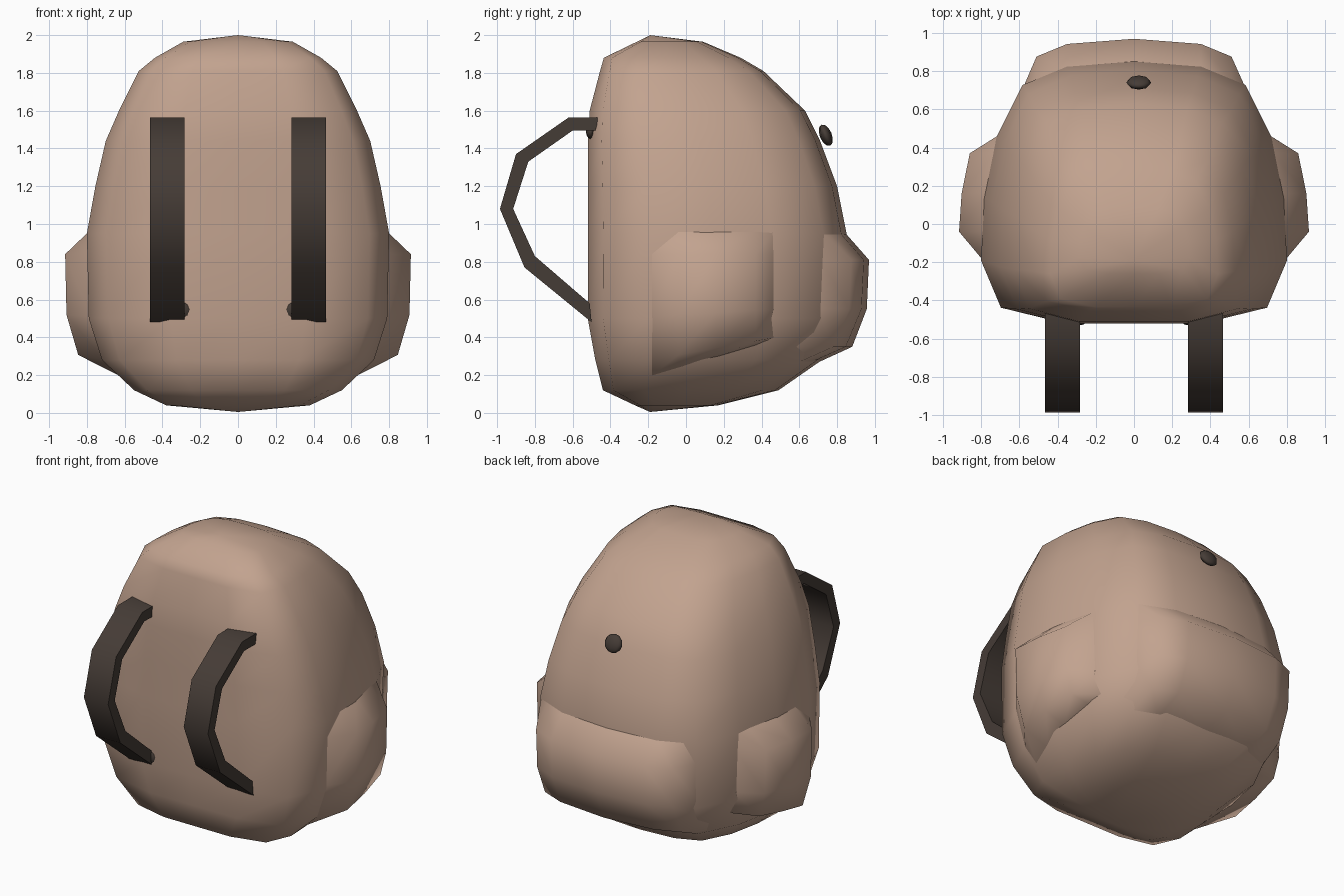
import bpy, bmesh, math
from mathutils import Vector
from mathutils.bvhtree import BVHTree

if "Cube" in bpy.data.objects:
    bpy.data.objects.remove(bpy.data.objects["Cube"])


def material(name, rgb):
    m = bpy.data.materials.new(name)
    m.diffuse_color = (*rgb, 1)
    m.use_nodes = True
    m.node_tree.nodes["Principled BSDF"].inputs["Base Color"].default_value = m.diffuse_color
    return m


TAN = material("tan fabric", (0.54, 0.365, 0.275))
DARK = material("dark brown webbing", (0.060, 0.045, 0.037))


def make(name, verts, faces, mat, angle=None):
    me = bpy.data.meshes.new(name)
    me.from_pydata([tuple(v) for v in verts], [], faces)
    bm = bmesh.new()
    bm.from_mesh(me)
    bmesh.ops.recalc_face_normals(bm, faces=bm.faces)
    bm.to_mesh(me)
    bm.free()
    ob = bpy.data.objects.new(name, me)
    bpy.context.collection.objects.link(ob)
    me.materials.append(mat)
    if angle:
        bpy.ops.object.select_all(action='DESELECT')
        ob.select_set(True)
        bpy.context.view_layer.objects.active = ob
        bpy.ops.object.shade_smooth_by_angle(angle=math.radians(angle))
    return ob


# main bag: stacked rings (z, back y, outer y, half width)
rings = [(0.04, -0.27, 0.17, 0.38), (0.12, -0.44, 0.49, 0.55), (0.28, -0.48, 0.72, 0.72),
         (0.50, -0.52, 0.83, 0.79), (0.95, -0.52, 0.85, 0.80), (1.20, -0.52, 0.80, 0.755),
         (1.44, -0.52, 0.71, 0.70), (1.60, -0.51, 0.63, 0.63), (1.81, -0.455, 0.41, 0.525),
         (1.88, -0.435, 0.29, 0.44), (1.965, -0.26, 0.09, 0.29)]
half = [(0, 0), (0.45, 0), (0.87, 0.06), (1, 0.24), (0.98, 0.48),
        (0.9, 0.71), (0.73, 0.91), (0.44, 0.98), (0, 1)]
section = half + [(-x, t) for x, t in half[-2:0:-1]]
n = len(section)
verts = [(x * w, yb + t * (yf - yb), z) for z, yb, yf, w in rings for x, t in section]
faces = [(r * n + i, r * n + (i + 1) % n, (r + 1) * n + (i + 1) % n, (r + 1) * n + i)
         for r in range(len(rings) - 1) for i in range(n)]
verts += [(0, -0.19, 0.005), (0, -0.19, 2.0)]
base, top = len(verts) - 2, (len(rings) - 1) * n
for i in range(n):
    faces.append((base, (i + 1) % n, i))
    faces.append((base + 1, top + i, top + (i + 1) % n))
bag = make("bag_body", verts, faces, TAN, 75)
tree = BVHTree.FromPolygons([v.co.copy() for v in bag.data.vertices],
                            [list(p.vertices) for p in bag.data.polygons])


# puffed pocket: a grid laid on the bag, rim on the surface, middle raised
def pocket(name, cols, rows, axis, sign, slope=0):
    verts, faces = [], []
    nc, nr = len(cols), len(rows)
    for j, z in enumerate(rows):
        for i, c in enumerate(cols):
            zz = z + slope * (c - cols[0]) * (1, 0.6, 0.2, 0, 0)[j]
            p = Vector((sign * 3, c, zz)) if axis == 0 else Vector((c, sign * 3, zz))
            d = Vector((-sign, 0, 0)) if axis == 0 else Vector((0, -sign, 0))
            hit = tree.ray_cast(p, d)[0]
            rim = i in (0, nc - 1) or j in (0, nr - 1)
            verts.append(hit - d * (-0.008 if rim else 0.125))
    for j in range(nr - 1):
        for i in range(nc - 1):
            a = j * nc + i
            faces.append((a, a + 1, a + nc + 1, a + nc))
    ob = make(name, verts, faces, TAN, 75)
    normal = sum((p.normal * p.area for p in ob.data.polygons), Vector())
    if normal[axis] * sign < 0:
        ob.data.flip_normals()


for side, s in (("left", -1), ("right", 1)):
    pocket(side + "_side_pocket", [-0.19, -0.04, 0.16, 0.37, 0.47],
           [0.19, 0.28, 0.51, 0.84, 0.968], 0, s, 0.3)
pocket("large_pocket", [-0.58, -0.51, -0.35, 0, 0.35, 0.51, 0.58],
       [0.26, 0.35, 0.55, 0.81, 0.955], 1, 1)


# low-poly ellipsoid for strap anchors and zip pull
def ellipsoid(name, loc, size, tilt=0):
    bpy.ops.mesh.primitive_uv_sphere_add(segments=8, ring_count=6, radius=1,
                                         location=loc, rotation=(tilt, 0, 0))
    ob = bpy.context.object
    ob.name = name
    ob.scale = size
    ob.data.materials.append(DARK)
    bpy.ops.object.shade_smooth()


# shoulder straps: flat band swept along a side path (outer and inner lines)
outer = [(-0.46, 1.565), (-0.62, 1.565), (-0.90, 1.37), (-0.985, 1.08), (-0.855, 0.77), (-0.50, 0.48)]
inner = [(-0.48, 1.495), (-0.60, 1.495), (-0.835, 1.33), (-0.915, 1.08), (-0.80, 0.83), (-0.51, 0.58)]
k = len(outer)
for side, s in (("left", -1), ("right", 1)):
    verts = [(s * x, y, z) for line in (outer, inner) for x in (0.283, 0.465) for y, z in line]
    faces = []
    for i in range(k - 1):
        for a, b in ((0, k), (k, 3 * k), (3 * k, 2 * k), (2 * k, 0)):
            faces.append((a + i, b + i, b + i + 1, a + i + 1))
    for i in (0, k - 1):
        faces.append((i, k + i, 3 * k + i, 2 * k + i))
    make(side + "_strap", verts, faces, DARK, 45)
    ellipsoid(side + "_lower_anchor", (s * 0.32, -0.505, 0.545), (0.08, 0.03, 0.055))
    ellipsoid(side + "_upper_anchor", (s * 0.36, -0.505, 1.49), (0.06, 0.025, 0.04))

# zip pull
ellipsoid("zip_pull", (0.025, 0.74, 1.47), (0.065, 0.032, 0.06), math.radians(22))
